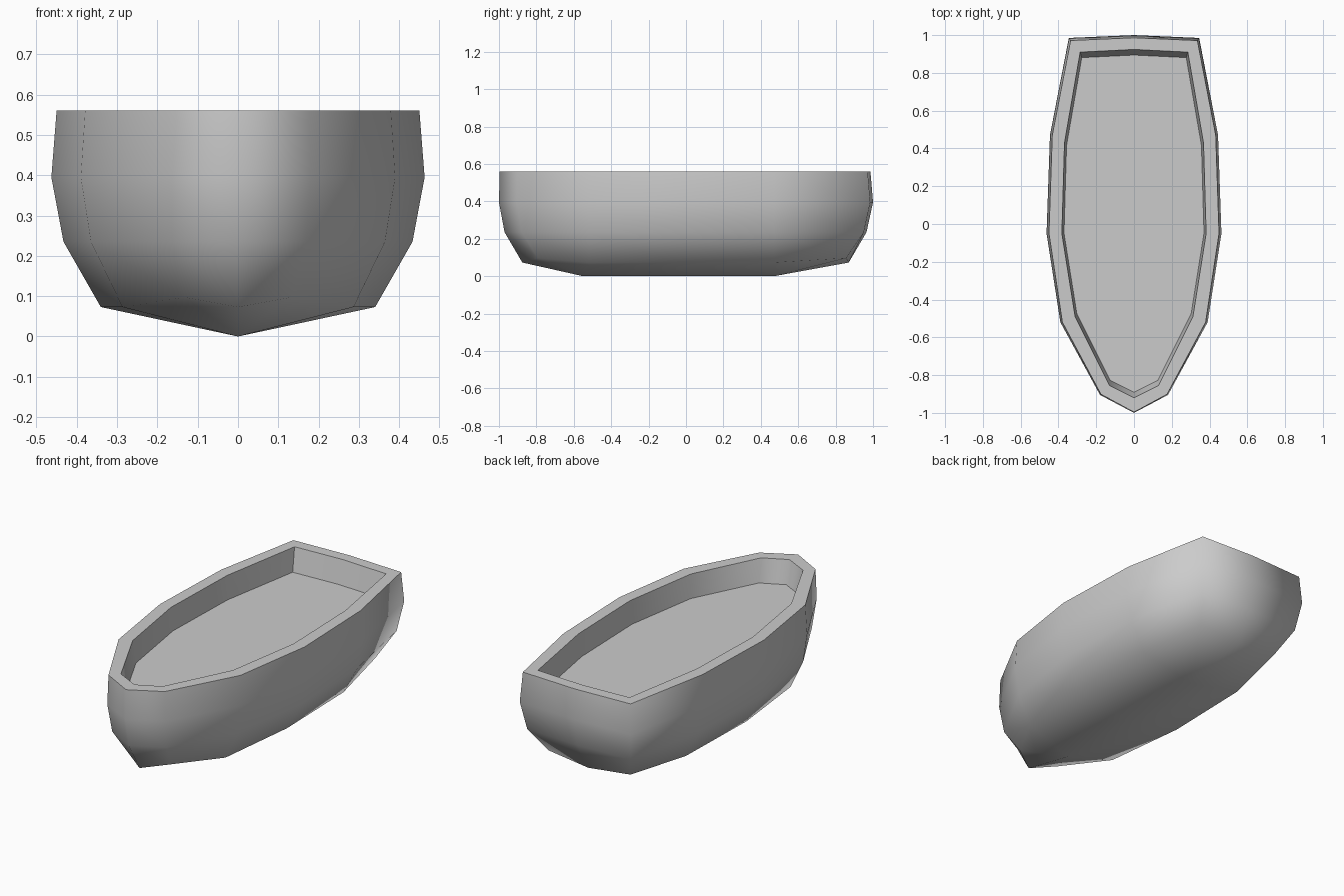
import bpy, bmesh

if "Cube" in bpy.data.objects:
    bpy.data.objects.remove(bpy.data.objects["Cube"])

grey = bpy.data.materials.new("hull grey")
grey.diffuse_color = (0.6, 0.6, 0.6, 1)
grey.use_nodes = True
grey.node_tree.nodes["Principled BSDF"].inputs["Base Color"].default_value = grey.diffuse_color

# Half outline at the widest level, bow to stern
HALF = [(0, -1.0), (0.18, -0.905), (0.39, -0.52), (0.463, -0.05),
        (0.445, 0.47), (0.345, 0.985), (0, 1.0)]
# Half outline of the inner rim
INNER = [(0, -0.92), (0.13, -0.855), (0.312, -0.49), (0.382, -0.05),
         (0.368, 0.43), (0.285, 0.91), (0, 0.924)]


def full(half):
    """Mirror a half outline into a closed ring."""
    return half + [(-x, y) for x, y in half[-2:0:-1]]


def scaled(half, sx, bow, stern):
    """Scale widths, and pull in only the bow and stern stations."""
    out = []
    for x, y in half:
        f = bow if y < -0.7 else stern if y > 0.7 else 1.0
        out.append((x * sx, y * f))
    return out


bm = bmesh.new()


def ring(half, z, z_end=None):
    verts = []
    for i, (x, y) in enumerate(full(half)):
        raised = z_end is not None and i in (1, 5, 7, 11)
        verts.append(bm.verts.new((x, y, z_end if raised else z)))
    return verts


def bridge(a, b, smooth=True):
    n = len(a)
    for i in range(n):
        f = bm.faces.new((a[i], a[(i + 1) % n], b[(i + 1) % n], b[i]))
        f.smooth = smooth


# Outer skin rings from the rim down to the chine
rim = ring(scaled(HALF, 0.972, 0.996, 0.986), 0.56)
belly = ring(HALF, 0.395)
bilge = ring(scaled(HALF, 0.935, 0.97, 0.965), 0.235)
chine = ring(scaled(HALF, 0.735, 0.875, 0.87), 0.073, 0.097)
bridge(rim, belly)
bridge(belly, bilge)
bridge(bilge, chine)

# Shallow V bottom meeting at the keel
keel = [bm.verts.new((0, y, 0)) for y in (-0.55, -0.05, 0.47)]
link = [0, 0, 0, 1, 2, 2, 2, 2, 2, 1, 0, 0]
for i in range(12):
    j = (i + 1) % 12
    pts = [chine[i], chine[j], keel[link[j]]]
    if link[i] != link[j]:
        pts.append(keel[link[i]])
    bm.faces.new(pts).smooth = True

# Flat rim, inner wall and deck floor
lip = ring(INNER, 0.56)
deck = ring([(x * 0.97, y * 0.968) for x, y in INNER], 0.43)
bridge(rim, lip, False)
bridge(lip, deck)
bm.faces.new(deck)

bmesh.ops.recalc_face_normals(bm, faces=bm.faces)

# Crisp edges round the rim, the deck and the inner stern corners
for loop in (rim, lip, deck):
    for i in range(12):
        bm.edges.get((loop[i], loop[(i + 1) % 12])).smooth = False
for i in (5, 7):
    bm.edges.get((lip[i], deck[i])).smooth = False

mesh = bpy.data.meshes.new("boat_hull")
bm.to_mesh(mesh)
bm.free()
mesh.materials.append(grey)
bpy.context.collection.objects.link(bpy.data.objects.new("boat_hull", mesh))
